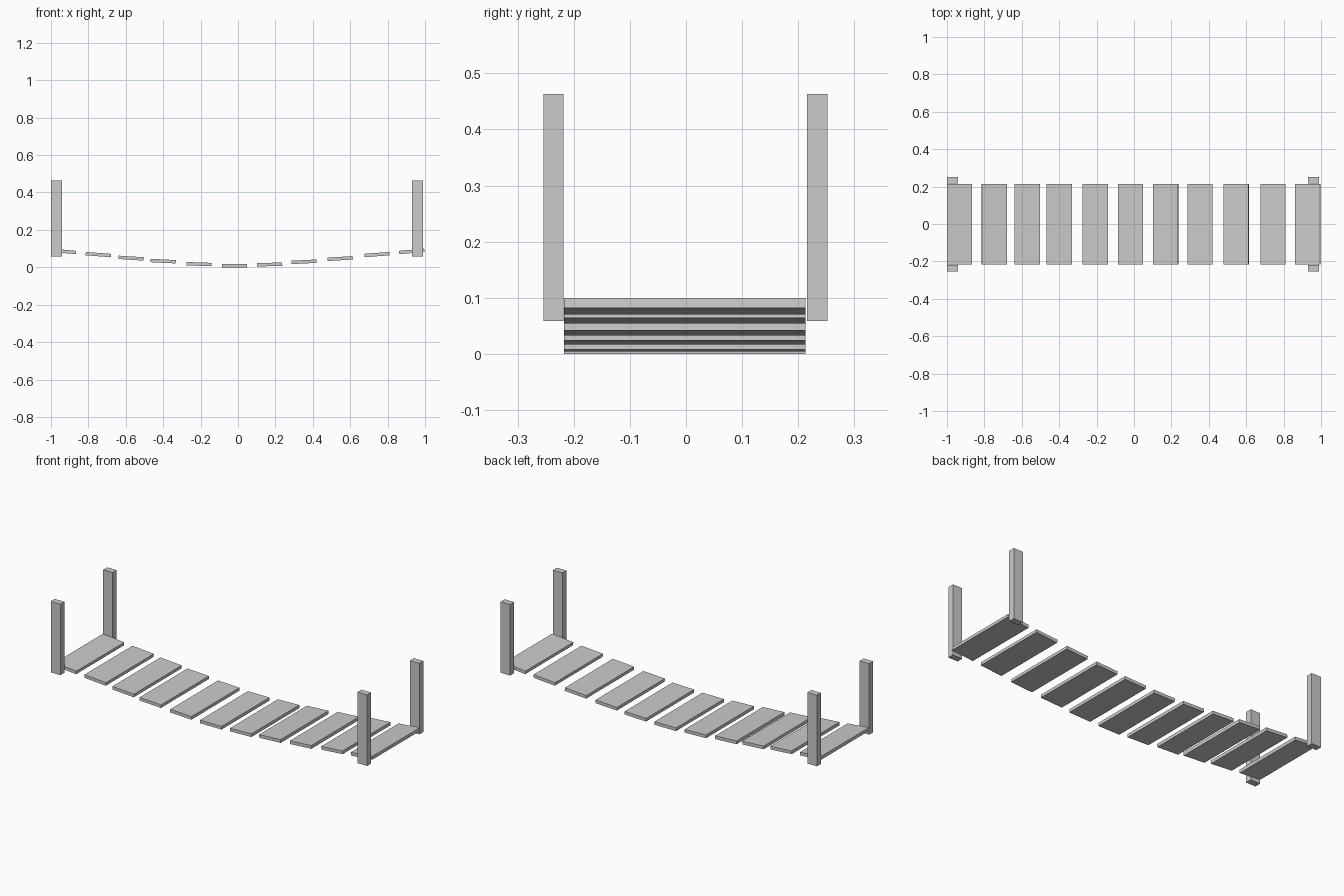
import bpy
from math import atan
from mathutils import Matrix

if "Cube" in bpy.data.objects:
    bpy.data.objects.remove(bpy.data.objects["Cube"])


def box(name, size, matrix):
    bpy.ops.mesh.primitive_cube_add(size=1)
    ob = bpy.context.object
    ob.name = name
    ob.data.transform(Matrix.Diagonal((*size, 1)))
    ob.matrix_world = matrix
    return ob


# Deck planks hanging along a sagging curve: centre x, underside z, slope
PLANKS = [
    (-0.933, 0.076, -0.09), (-0.747, 0.059, -0.075), (-0.571, 0.040, -0.065),
    (-0.400, 0.024, -0.05), (-0.208, 0.008, -0.035), (-0.019, 0.000, 0.0),
    (0.169, 0.006, 0.03), (0.353, 0.0205, 0.05), (0.546, 0.0375, 0.065),
    (0.743, 0.059, 0.075), (0.929, 0.076, 0.09),
]
THICK = 0.018
for i, (x, z, slope) in enumerate(PLANKS):
    m = Matrix.Translation((x, -0.002, z + THICK / 2)) @ Matrix.Rotation(-atan(slope), 4, 'Y')
    box(f"plank_{i + 1}", (0.135, 0.43, THICK), m)

# Four corner posts
for xn, x in (("left", -0.97), ("right", 0.96)):
    for yn, y in (("front", -0.236), ("back", 0.234)):
        box(f"{yn}_{xn}_post", (0.06, 0.036, 0.404), Matrix.Translation((x, y, 0.261)))
